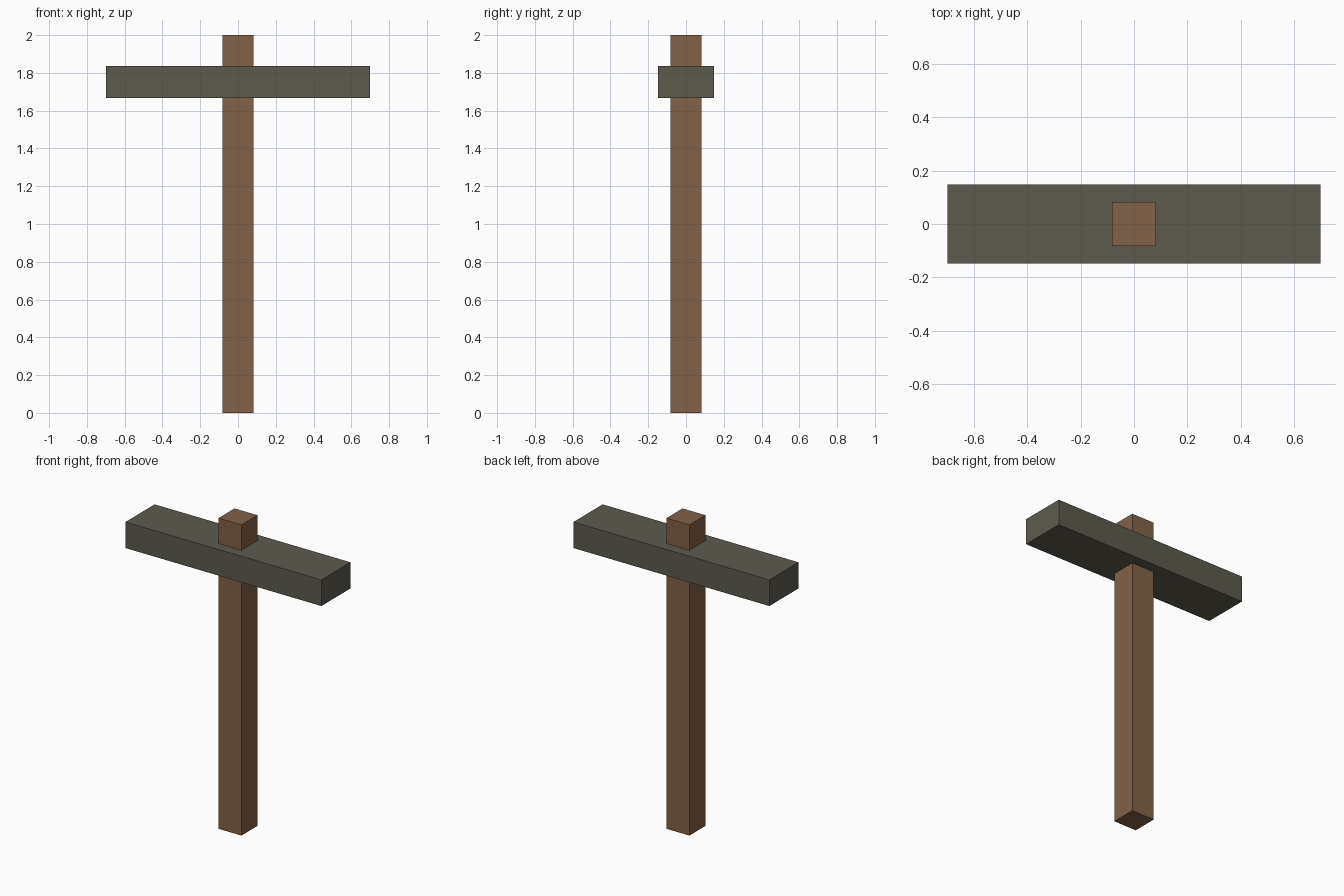
import bpy

if "Cube" in bpy.data.objects:
    bpy.data.objects.remove(bpy.data.objects["Cube"])


def material(name, rgb):
    m = bpy.data.materials.new(name)
    m.diffuse_color = (*rgb, 1.0)
    m.use_nodes = True
    m.node_tree.nodes["Principled BSDF"].inputs["Base Color"].default_value = m.diffuse_color
    return m


def box(name, size, center, mat):
    bpy.ops.mesh.primitive_cube_add(size=1, location=center)
    ob = bpy.context.object
    ob.name = name
    ob.scale = size
    bpy.ops.object.transform_apply(location=False, rotation=False, scale=True)
    ob.data.materials.append(mat)
    return ob


brown = material("brown wood", (0.226, 0.122, 0.064))
grey = material("olive grey", (0.110, 0.105, 0.076))

# Upright handle, passing right through the head
box("handle", (0.163, 0.163, 2.0), (0, 0, 1.0), brown)

# Crosswise head block
box("head", (1.395, 0.297, 0.168), (0, 0, 1.752), grey)
